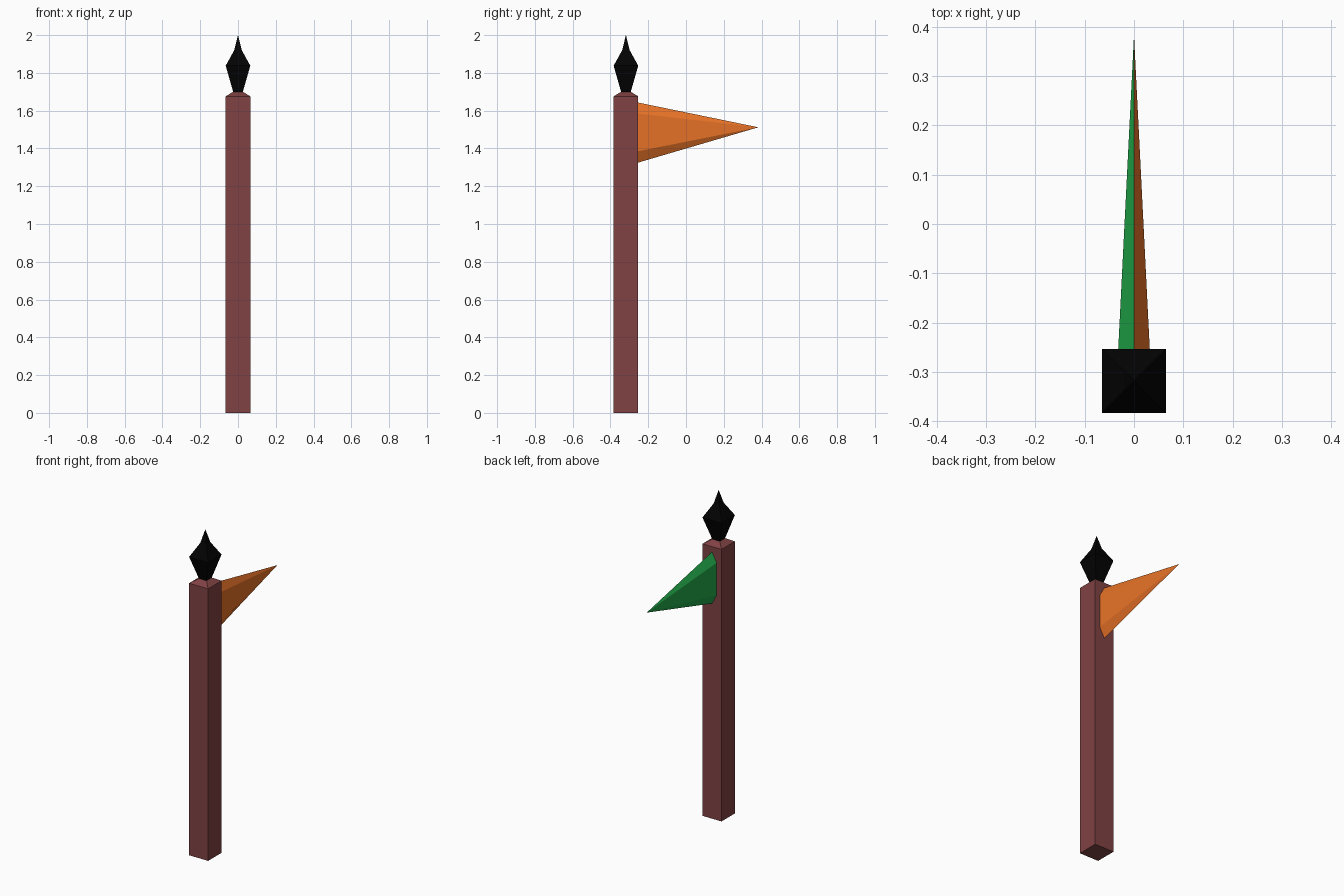
import bpy, bmesh

if "Cube" in bpy.data.objects:
    bpy.data.objects.remove(bpy.data.objects["Cube"])

POLE_Y = -0.318


def material(name, rgb):
    m = bpy.data.materials.new(name)
    m.diffuse_color = (*rgb, 1.0)
    m.use_nodes = True
    m.node_tree.nodes["Principled BSDF"].inputs["Base Color"].default_value = m.diffuse_color
    return m


brown = material("reddish brown wood", (0.216, 0.054, 0.056))
black = material("black iron", (0.001, 0.001, 0.001))
orange = material("orange cloth", (0.80, 0.17, 0.021))
green = material("green cloth", (0.016, 0.40, 0.068))


def finish(bm, name, mats):
    bmesh.ops.remove_doubles(bm, verts=bm.verts, dist=1e-5)
    bmesh.ops.recalc_face_normals(bm, faces=bm.faces)
    me = bpy.data.meshes.new(name)
    for m in mats:
        me.materials.append(m)
    # second colour goes on the faces turned to -x
    if len(mats) > 1:
        for f in bm.faces:
            f.material_index = 1 if f.calc_center_median().x < 0 else 0
    bm.to_mesh(me)
    bm.free()
    ob = bpy.data.objects.new(name, me)
    bpy.context.collection.objects.link(ob)
    return ob


def square_stack(name, profile, mat):
    """Loft square rings given as (half width, height)."""
    bm = bmesh.new()
    rings = [[bm.verts.new((sx * h, POLE_Y + sy * h, z))
              for sx, sy in ((-1, -1), (1, -1), (1, 1), (-1, 1))]
             for h, z in profile]
    for a, b in zip(rings, rings[1:]):
        for i in range(4):
            j = (i + 1) % 4
            bm.faces.new((a[i], a[j], b[j], b[i]))
    bm.faces.new(rings[0][::-1])
    bm.faces.new(rings[-1])
    return finish(bm, name, [mat])


# Post with bevelled top, and spear-shaped finial
square_stack("post", [(0.065, 0), (0.065, 1.676), (0.026, 1.70)], brown)
square_stack("finial", [(0.025, 1.698), (0.065, 1.838), (0.02, 1.92), (0.0002, 2.0)], black)

# Pennant: six-sided cone, one colour per side
bm = bmesh.new()
outline = [(0, 1.643), (0.032, 1.585), (0.032, 1.385),
           (0, 1.325), (-0.032, 1.385), (-0.032, 1.585)]
base = [bm.verts.new((x, -0.254, z)) for x, z in outline]
tip = bm.verts.new((0, 0.383, 1.512))
for i in range(6):
    bm.faces.new((base[i], base[(i + 1) % 6], tip))
bm.faces.new(base)
finish(bm, "pennant", [orange, green])
